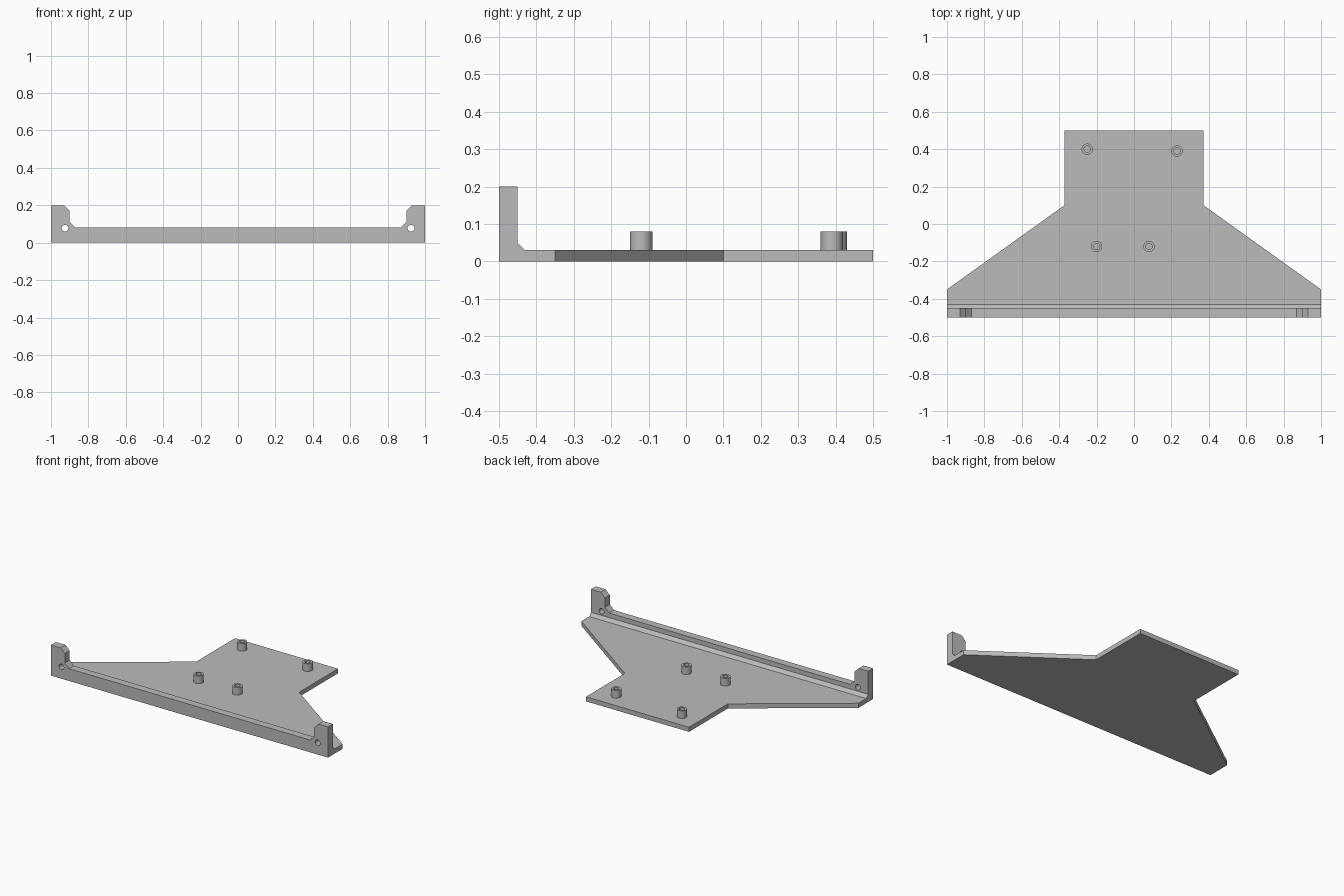
import bpy, bmesh, math
from mathutils import Vector

if "Cube" in bpy.data.objects:
    bpy.data.objects.remove(bpy.data.objects["Cube"])

grey = bpy.data.materials.new("plain grey")
grey.use_nodes = True
colour = (0.5, 0.5, 0.5, 1)
grey.diffuse_color = colour
grey.node_tree.nodes["Principled BSDF"].inputs["Base Color"].default_value = colour


def prism(name, points, direction):
    """Extrude a closed outline of 3D points along a direction."""
    bm = bmesh.new()
    face = bm.faces.new([bm.verts.new(p) for p in points])
    grown = bmesh.ops.extrude_face_region(bm, geom=[face])["geom"]
    verts = [v for v in grown if isinstance(v, bmesh.types.BMVert)]
    bmesh.ops.translate(bm, verts=verts, vec=Vector(direction))
    bmesh.ops.recalc_face_normals(bm, faces=bm.faces)
    mesh = bpy.data.meshes.new(name)
    bm.to_mesh(mesh)
    bm.free()
    mesh.materials.append(grey)
    ob = bpy.data.objects.new(name, mesh)
    bpy.context.collection.objects.link(ob)
    return ob


def circle(radius, steps=32):
    turns = [2 * math.pi * i / steps for i in range(steps)]
    return [(radius * math.cos(a), radius * math.sin(a)) for a in turns]


def combine(target, tool, operation):
    """Apply a boolean and discard the tool object."""
    tool.hide_render = True
    mod = target.modifiers.new("cut", "BOOLEAN")
    mod.operation, mod.solver, mod.object = operation, "EXACT", tool
    bpy.context.view_layer.objects.active = target
    bpy.ops.object.modifier_apply(modifier=mod.name)
    bpy.data.objects.remove(tool)


def smooth(ob):
    bpy.ops.object.select_all(action="DESELECT")
    ob.select_set(True)
    bpy.context.view_layer.objects.active = ob
    bpy.ops.object.shade_smooth_by_angle(angle=math.radians(30))


def mirrored(half):
    return half + [(-x, v) for x, v in reversed(half)]


# Base plate: wide front edge tapering to a square rear tongue
outline = mirrored([(1, -0.5), (1, -0.35), (0.372, 0.1), (0.372, 0.5)])
base = prism("base_plate", [(x, y, 0) for x, y in outline], (0, 0, 0.03))

# Front wall with a raised, chamfered ear at each end
profile = mirrored([(1, 0), (1, 0.2), (0.93, 0.2), (0.9, 0.17), (0.9, 0.11), (0.87, 0.08)])
wall = prism("front_wall", [(x, -0.5, z) for x, z in profile], (0, 0.05, 0))
combine(base, wall, "UNION")

# Sloped gusset strip along the inside corner
strip = [(-0.46, 0.02), (-0.43, 0.02), (-0.43, 0.03), (-0.45, 0.05), (-0.46, 0.05)]
gusset = prism("gusset", [(-1, y, z) for y, z in strip], (2, 0, 0))
combine(base, gusset, "UNION")

# Screw holes through the ears
for side in (-1, 1):
    ring = [(side * 0.925 + x, -0.6, 0.077 + z) for x, z in circle(0.018)]
    combine(base, prism("ear_hole_cutter", ring, (0, 0.3, 0)), "DIFFERENCE")
smooth(base)

# Hollow mounting posts
posts = {"rear_right_post": (-0.25, 0.4), "rear_left_post": (0.23, 0.39),
         "front_right_post": (-0.2, -0.12), "front_left_post": (0.08, -0.12)}
for name, (px, py) in posts.items():
    post = prism(name, [(px + x, py + y, 0.025) for x, y in circle(0.03)], (0, 0, 0.055))
    bore = prism("bore_cutter", [(px + x, py + y, 0.03) for x, y in circle(0.017)], (0, 0, 0.1))
    combine(post, bore, "DIFFERENCE")
    smooth(post)
